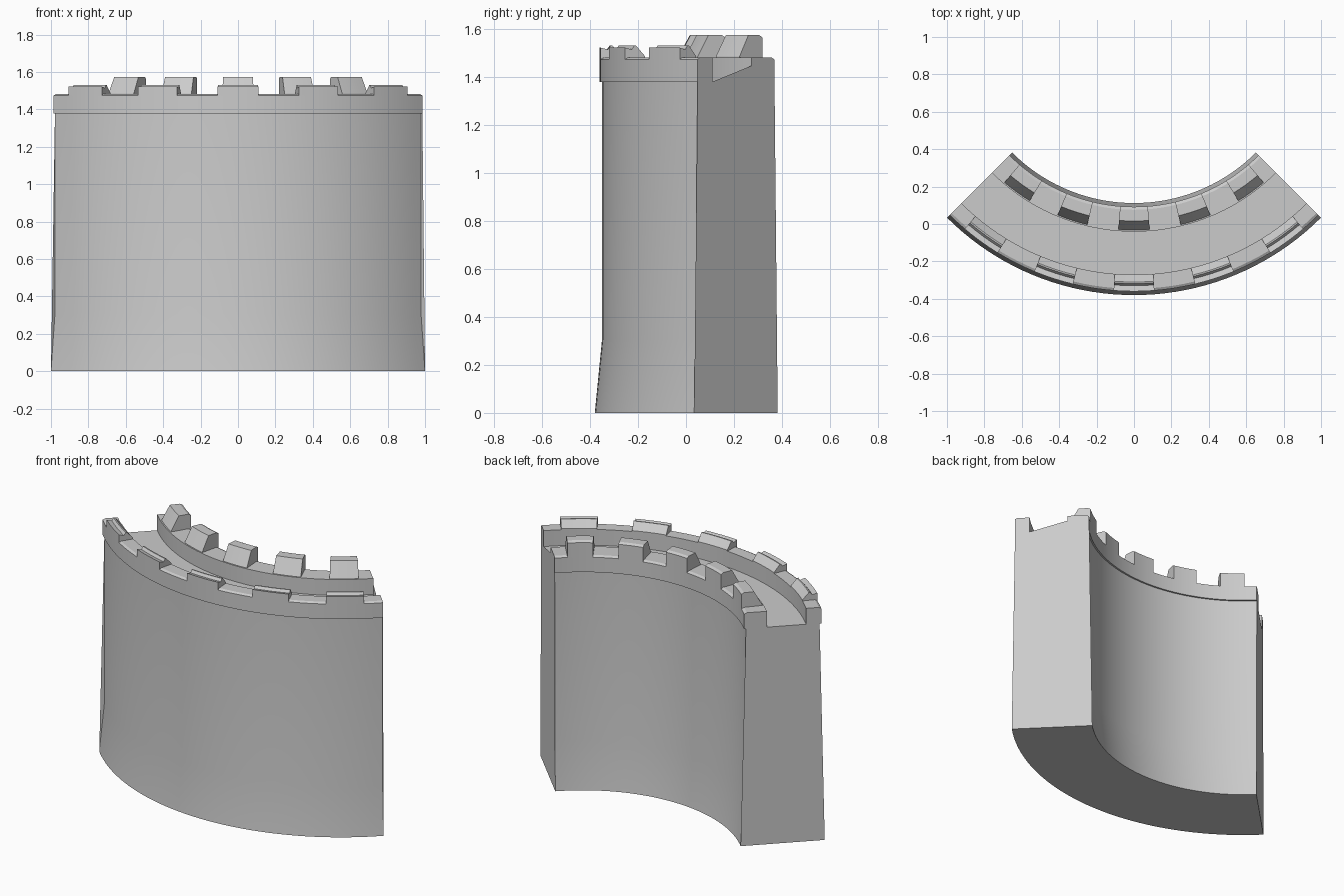
import bpy, bmesh, math

if "Cube" in bpy.data.objects:
    bpy.data.objects.remove(bpy.data.objects["Cube"])

CENTRE_Y = 1.034   # arc centre, so the quarter-ring wall sits centred on the origin


def sweep(name, profile, start, end, steps):
    """Revolve a closed (radius, z) profile between two angles in degrees."""
    bm = bmesh.new()
    rings = []
    for i in range(steps + 1):
        a = math.radians(start + (end - start) * i / steps)
        rings.append([bm.verts.new((r * math.sin(a), CENTRE_Y - r * math.cos(a), z))
                      for r, z in profile])
    n = len(profile)
    for p, q in zip(rings, rings[1:]):
        for j in range(n):
            k = (j + 1) % n
            bm.faces.new((p[j], p[k], q[k], q[j]))
    caps = [bm.faces.new(rings[0]), bm.faces.new(rings[-1])]
    bmesh.ops.triangulate(bm, faces=caps)
    bmesh.ops.recalc_face_normals(bm, faces=bm.faces)
    mesh = bpy.data.meshes.new(name)
    bm.to_mesh(mesh)
    bm.free()
    obj = bpy.data.objects.new(name, mesh)
    bpy.context.collection.objects.link(obj)
    bpy.ops.object.select_all(action='DESELECT')
    obj.select_set(True)
    bpy.context.view_layer.objects.active = obj
    bpy.ops.object.shade_smooth_by_angle(angle=math.radians(7))
    return obj


# Wall: flared foot, body, overhanging parapets and sunken walkway
wall = [(1.414, 0), (1.384, 0.305), (1.384, 1.378), (1.394, 1.378),
        (1.394, 1.473), (1.38, 1.481), (1.305, 1.481), (1.305, 1.38),
        (1.075, 1.38), (1.075, 1.481), (0.958, 1.481), (0.942, 1.473),
        (0.942, 1.378), (0.953, 1.378), (0.953, 0.305), (0.922, 0)]
sweep("curved_wall", wall, -45, 45, 40)

# Merlons: low ridged ones outside, taller sloped ones inside
outer = [(1.394, 1.47), (1.394, 1.522), (1.364, 1.514), (1.352, 1.53),
         (1.344, 1.53), (1.305, 1.487), (1.305, 1.47)]
inner = [(1.067, 1.47), (1.067, 1.484), (1.018, 1.574), (0.958, 1.574),
         (0.942, 1.565), (0.942, 1.47)]
for i in range(5):
    mid = -36 + 18 * i
    sweep(f"outer_merlon_{i + 1}", outer, mid - 4.5, mid + 4.5, 4)
    sweep(f"inner_merlon_{i + 1}", inner, mid - 4.5, mid + 4.5, 4)
